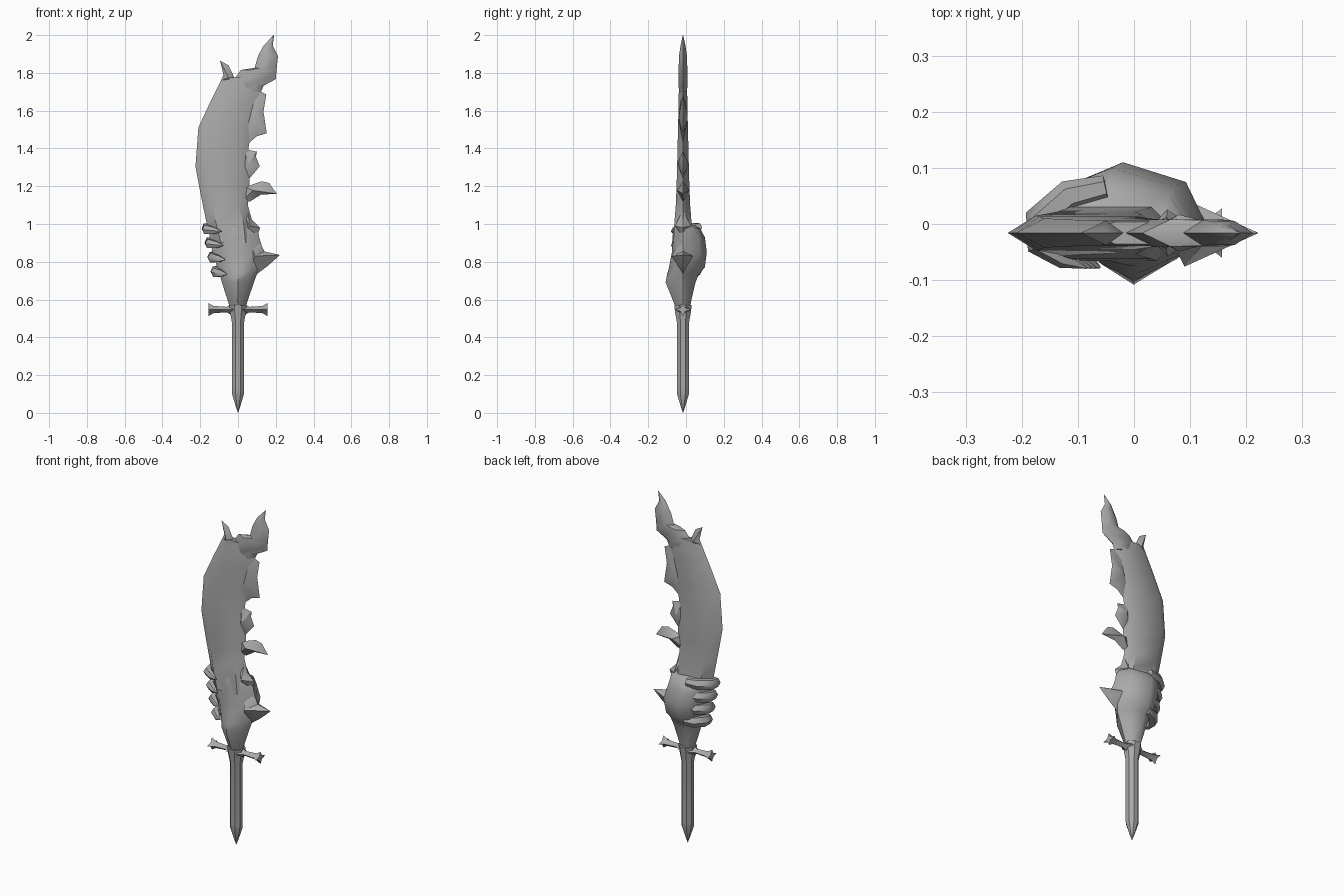
import bpy, bmesh, math
from mathutils import Vector

YC = -0.016  # plane the sword lies in
steel = bpy.data.materials.new("grey_steel")
steel.diffuse_color = (0.4, 0.4, 0.4, 1)


def finish(name, bm, angle=40):
    bmesh.ops.remove_doubles(bm, verts=bm.verts, dist=1e-5)
    bmesh.ops.recalc_face_normals(bm, faces=bm.faces)
    me = bpy.data.meshes.new(name)
    bm.to_mesh(me)
    bm.free()
    ob = bpy.data.objects.new(name, me)
    bpy.context.collection.objects.link(ob)
    me.materials.append(steel)
    bpy.ops.object.select_all(action='DESELECT')
    bpy.context.view_layer.objects.active = ob
    ob.select_set(True)
    bpy.ops.object.shade_smooth_by_angle(angle=math.radians(angle))
    return ob


def loft(name, rings, angle=40):
    """Skin equal-length rings of points and cap both ends."""
    bm = bmesh.new()
    vs = [[bm.verts.new(p) for p in r] for r in rings]
    n = len(rings[0])
    for a, b in zip(vs, vs[1:]):
        for i in range(n):
            j = (i + 1) % n
            bm.faces.new((a[i], a[j], b[j], b[i]))
    bm.faces.new(vs[0])
    bm.faces.new(vs[-1])
    return finish(name, bm, angle)


def blade_ring(z, xl, xr, t, bevel=0.3):
    b = min(0.05, (xr - xl) * bevel)
    return [(xl, YC, z), (xl + b, YC - t, z), (xr - b, YC - t, z),
            (xr, YC, z), (xr - b, YC + t, z), (xl + b, YC + t, z)]


def shard(name, outline, hub, t):
    """Sharp-edged plate: flat outline raised to a hub on each side."""
    bm = bmesh.new()
    rim = [bm.verts.new((x, YC, z)) for x, z in outline]
    for s in (-1, 1):
        h = bm.verts.new((hub[0], YC + s * t, hub[1]))
        for i in range(len(rim)):
            bm.faces.new((rim[i], rim[(i + 1) % len(rim)], h))
    return finish(name, bm)


# Curved main blade: height, left edge, right edge, half thickness
loft("blade", [blade_ring(*r) for r in (
    (0.90, -0.14, 0.09, 0.05), (1.00, -0.165, 0.08, 0.046), (1.10, -0.186, 0.052, 0.038),
    (1.20, -0.206, 0.062, 0.034), (1.305, -0.225, 0.06, 0.031), (1.40, -0.218, 0.055, 0.029),
    (1.51, -0.21, 0.075, 0.026), (1.65, -0.145, 0.11, 0.023), (1.72, -0.11, 0.125, 0.022),
    (1.775, -0.083, 0.10, 0.02))])

# Hooked tip and the smaller horn beside it
loft("hooked_tip", [blade_ring(*r) for r in (
    (1.70, 0.03, 0.122, 0.02), (1.732, 0.0, 0.135, 0.024), (1.767, -0.02, 0.20, 0.024),
    (1.815, 0.015, 0.204, 0.024), (1.827, 0.088, 0.205, 0.023), (1.89, 0.106, 0.212, 0.021),
    (1.945, 0.136, 0.184, 0.013), (2.0, 0.189, 0.191, 0.001))])
shard("back_horn", [(-0.09, 1.76), (-0.077, 1.79), (-0.095, 1.865), (-0.05, 1.84),
                    (-0.018, 1.772), (-0.03, 1.74)], (-0.05, 1.775), 0.022)

# Broken teeth along the right edge
shard("tooth_top", [(0.09, 1.72), (0.12, 1.70), (0.15, 1.687), (0.135, 1.595), (0.152, 1.48),
                    (0.10, 1.465), (0.06, 1.43), (0.03, 1.50)], (0.075, 1.56), 0.025)
shard("tooth_middle", [(0.03, 1.40), (0.055, 1.392), (0.10, 1.383), (0.095, 1.355), (0.115, 1.305),
                       (0.06, 1.24), (0.02, 1.28)], (0.055, 1.32), 0.028)
shard("tooth_hook", [(0.03, 1.20), (0.065, 1.205), (0.125, 1.226), (0.165, 1.217), (0.205, 1.16),
                     (0.12, 1.155), (0.065, 1.12), (0.02, 1.12)], (0.08, 1.178), 0.033)
shard("tooth_low", [(0.02, 1.08), (0.053, 1.075), (0.07, 1.025), (0.117, 0.98), (0.10, 0.93),
                    (0.03, 0.93)], (0.06, 0.99), 0.042)


# Swollen grip wrap around the blade root, ridged in front and rounded behind
def wrap_ring(z, xl, xr, yf, yb):
    c, f, b = (xl + xr) / 2, yf - YC, yb - YC
    return [(xl, YC, z), (c + (xl - c) * 0.62, YC + f * 0.64, z), (c, yf, z),
            (c + (xr - c) * 0.62, YC + f * 0.64, z), (xr, YC, z),
            (c + (xr - c) * 0.68, YC + b * 0.72, z), (c - 0.02, yb, z),
            (c + (xl - c) * 0.68, YC + b * 0.76, z)]


loft("grip_wrap", [wrap_ring(*r) for r in (
    (0.55, -0.04, 0.04, -0.052, 0.02), (0.59, -0.053, 0.05, -0.067, 0.027),
    (0.69, -0.085, 0.084, -0.108, 0.05), (0.735, -0.098, 0.10, -0.10, 0.068),
    (0.77, -0.11, 0.118, -0.09, 0.10), (0.85, -0.135, 0.136, -0.075, 0.11),
    (0.93, -0.15, 0.112, -0.072, 0.10), (0.975, -0.15, 0.105, -0.066, 0.075),
    (1.0, -0.15, 0.085, -0.06, 0.03))], 50)
shard("thumb_spike", [(0.06, 0.93), (0.112, 0.91), (0.14, 0.855), (0.222, 0.836), (0.16, 0.78),
                      (0.10, 0.735), (0.06, 0.74)], (0.09, 0.83), 0.06)

# Four clawed fingers wrapping the left side
for k, (tip_x, z) in enumerate(((-0.197, 0.975), (-0.178, 0.9), (-0.16, 0.825), (-0.14, 0.748))):
    s = tip_x / -0.197
    path = [(-0.05, 0.065, 0.006, 0.022), (-0.115, 0.05, 0.003, 0.029), (-0.168, 0.005, 0.0, 0.029),
            (-0.168, -0.035, -0.004, 0.025), (-0.125, -0.062, -0.01, 0.018),
            (-0.085, -0.078, -0.014, 0.002)]
    pts = [Vector((x * s, y, z + dz)) for x, y, dz, r in path]
    rings = []
    for i, p in enumerate(pts):
        d = (pts[min(i + 1, 5)] - pts[max(i - 1, 0)]).normalized()
        side = d.cross(Vector((0, 0, 1))).normalized()
        up = side.cross(d)
        r = path[i][3]
        rings.append([p + r * (side * math.cos(a) + up * math.sin(a) * 1.1)
                      for a in (j * math.tau / 6 for j in range(6))])
    loft("finger_%d" % (k + 1), rings, 50)

# Octagonal handle with a pointed pommel
loft("handle", [[(r * math.cos(a), YC + r * math.sin(a), z)
                 for a in ((j + 0.5) * math.tau / 8 for j in range(8))]
                for z, r in ((0.0, 0.001), (0.04, 0.015), (0.10, 0.034), (0.13, 0.035),
                             (0.48, 0.035), (0.53, 0.045), (0.57, 0.05))])


# Crossguard: four-pointed section, pinched along the bar and flared at the ends
def star(x, r, inner):
    return [(x, YC + q * math.cos(a), 0.547 + q * math.sin(a) * 0.8)
            for a, q in ((j * math.tau / 8, r if j % 2 == 0 else inner) for j in range(8))]


half = [(0.157, 0.044, 0.018), (0.13, 0.024, 0.018), (0.06, 0.018, 0.015), (0.03, 0.04, 0.028)]
loft("crossguard", [star(-x, r, i) for x, r, i in half] + [star(x, r, i) for x, r, i in reversed(half)], 35)
